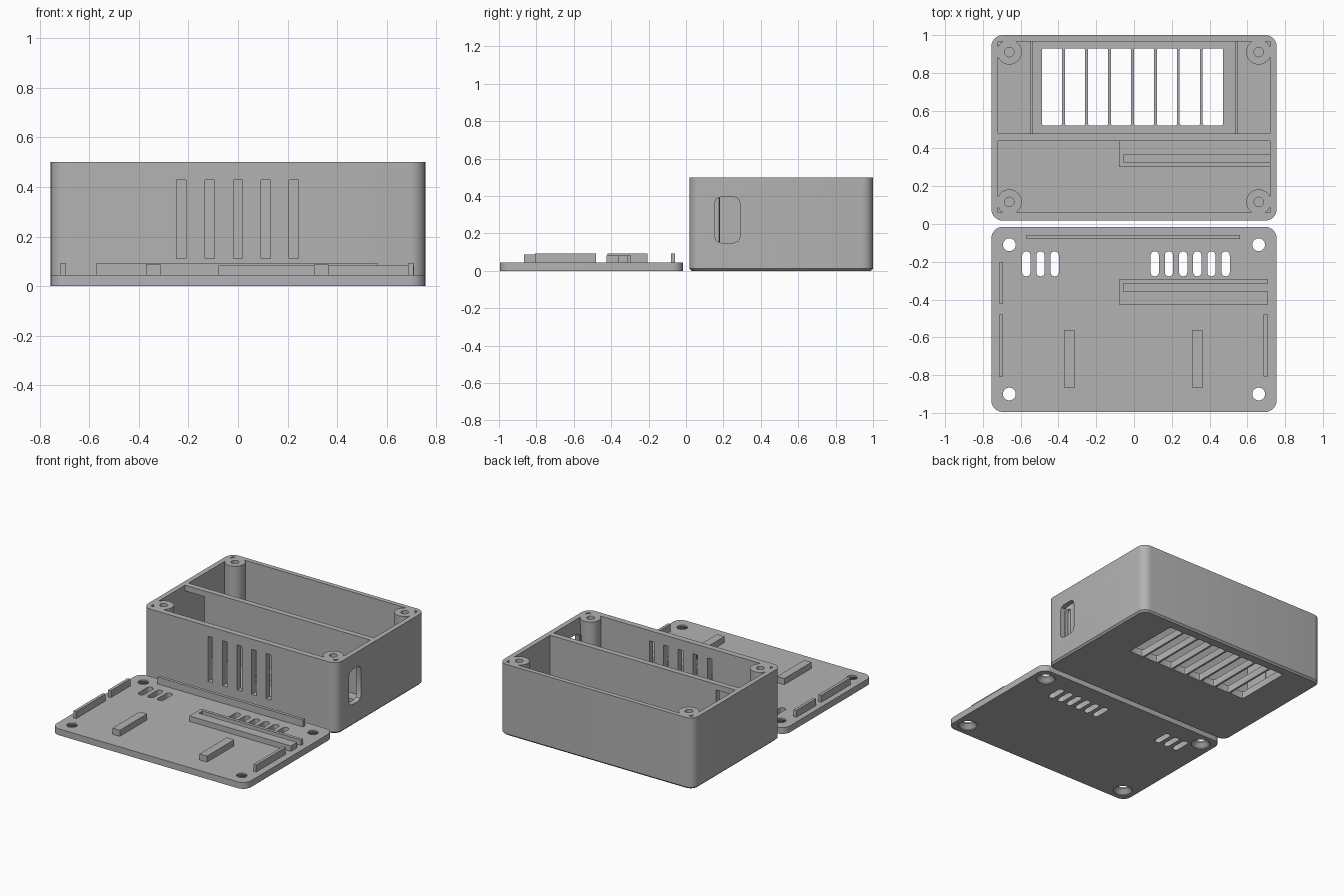
import bpy, bmesh, math

if "Cube" in bpy.data.objects:
    bpy.data.objects.remove(bpy.data.objects["Cube"])

grey = bpy.data.materials.new("plain_grey")
grey.diffuse_color = (0.45, 0.45, 0.45, 1)
grey.use_nodes = True
grey.node_tree.nodes["Principled BSDF"].inputs["Base Color"].default_value = grey.diffuse_color


def rounded(a0, a1, b0, b1, r=0.0, seg=6):
    """Outline of a rectangle with rounded corners."""
    if r <= 0:
        return [(a0, b0), (a1, b0), (a1, b1), (a0, b1)]
    pts = []
    for k, (ca, cb) in enumerate([(a1 - r, b1 - r), (a0 + r, b1 - r),
                                  (a0 + r, b0 + r), (a1 - r, b0 + r)]):
        for i in range(seg + 1):
            t = math.pi / 2 * (k + i / seg)
            pts.append((ca + r * math.cos(t), cb + r * math.sin(t)))
    return pts


def circle(x, y, r, n=32):
    return [(x + r * math.cos(2 * math.pi * i / n),
             y + r * math.sin(2 * math.pi * i / n)) for i in range(n)]


def loft(name, sections, axis="z"):
    """Solid through equal-length outlines, given as (outline, level)."""
    bm = bmesh.new()
    loops = []
    for pts, h in sections:
        loops.append([bm.verts.new((a, b, h) if axis == "z" else (h, a, b))
                      for a, b in pts])
    n = len(loops[0])
    bm.faces.new(loops[0][::-1])
    bm.faces.new(loops[-1])
    for lo, hi in zip(loops, loops[1:]):
        for i in range(n):
            j = (i + 1) % n
            bm.faces.new((lo[i], lo[j], hi[j], hi[i]))
    bmesh.ops.recalc_face_normals(bm, faces=bm.faces)
    me = bpy.data.meshes.new(name)
    bm.to_mesh(me)
    bm.free()
    ob = bpy.data.objects.new(name, me)
    bpy.context.collection.objects.link(ob)
    me.materials.append(grey)
    return ob


def prism(name, pts, h0, h1, axis="z"):
    return loft(name, [(pts, h0), (pts, h1)], axis)


def block(name, x0, x1, y0, y1, z0, z1):
    return prism(name, rounded(x0, x1, y0, y1), z0, z1)


def cut(target, cutters, keep=False):
    bpy.context.view_layer.objects.active = target
    for c in cutters:
        m = target.modifiers.new("cut", "BOOLEAN")
        m.operation, m.solver, m.object = "DIFFERENCE", "EXACT", c
        bpy.ops.object.modifier_apply(modifier=m.name)
    if not keep:
        for c in cutters:
            bpy.data.objects.remove(c, do_unlink=True)


FLOOR, LID = 0.05, 0.045

# Case shell with a small bottom chamfer
case = loft("case", [(rounded(-.743, .743, .03, .988, .05), 0),
                     (rounded(-.755, .755, .018, 1.0, .06), .012),
                     (rounded(-.755, .755, .018, 1.0, .06), .5)])

# Two compartments, leaving the divider and the corner screw posts standing
front_room = block("front_room", -.72, .72, .06, .44, FLOOR, .6)
back_room = block("back_room", -.72, .72, .48, .967, FLOOR, .6)
for room, y in ((front_room, .117), (back_room, .91)):
    cut(room, [prism("post", circle(s * .66, y, .066), 0, .8) for s in (-1, 1)])
cut(case, [front_room, back_room])

# Screw holes in the posts
cut(case, [prism("hole", circle(sx * .66, y, .025, 24), .15, .6)
           for sx in (-1, 1) for y in (.117, .91)])

# Floor grille, front vents, side port and cable opening in the divider
cut(case, [prism("grille", rounded(-.488 + i * .1217, -.38 + i * .1217, .522, .93, .01, 3),
                 -.1, .08) for i in range(8)])
cut(case, [block("vent", x - .019, x + .019, -.1, .1, .112, .428)
           for x in (-.228, -.114, 0, .112, .224)])
cut(case, [prism("port", rounded(.152, .29, .15, .395, .035, 2), .69, .9, "x"),
           block("cable_opening", -.719, -.57, .42, .5, FLOOR + .001, .46)])

# Board rails: end stop plus a thick and a thin bar around a channel
def rail(prefix, x1, thick, thin, z0, z1):
    lo, hi = min(thick + thin), max(thick + thin)
    block(prefix + "_rail_stop", -.08, -.055, lo, hi, z0, z1)
    block(prefix + "_rail_thick", -.055, x1, *thick, z0, z1)
    block(prefix + "_rail_thin", -.055, x1, *thin, z0, z1)


rail("case", .722, (.366, .441), (.302, .325), FLOOR - .005, FLOOR + .04)

# Low ribs at both ends of the grille
for s, side in ((-1, "left"), (1, "right")):
    x = s * .542
    block(side + "_floor_rib", x - .008, x + .008, .478, .969, FLOOR - .005, FLOOR + .04)

# Lid plate with countersunk screw holes and vent slots
lid = prism("lid", rounded(-.755, .755, -.995, -.015, .06), 0, LID)
for sx in (-1, 1):
    for y in (-.11, -.9):
        c = [circle(sx * .66, y, r) for r in (.062, .062, .034, .034)]
        cut(lid, [loft("screw", list(zip(c, (-.02, .006, .034, .1))))])
cut(lid, [prism("slot", rounded(x - .022, x + .022, -.277, -.145, .0215), -.1, .1)
          for x in (-.57, -.495, -.42, .11, .185, .26, .335, .41, .485)])

# Lid rail, locating lips and board pads
rail("lid", .71, (-.426, -.357), (-.315, -.293), LID - .005, .083)
block("lid_back_lip", -.57, .562, -.08, -.058, LID - .005, .094)
block("lid_left_lip_rear", -.715, -.694, -.42, -.205, LID - .005, .094)
block("lid_left_lip_front", -.715, -.694, -.808, -.48, LID - .005, .094)
block("lid_right_lip", .686, .707, -.808, -.48, LID - .005, .094)
block("left_pad", -.37, -.313, -.865, -.563, LID - .005, .088)
block("right_pad", .307, .365, -.865, -.563, LID - .005, .088)

# Smooth the rounded corners, keep hard edges
for ob in bpy.context.scene.objects:
    ob.select_set(True)
bpy.context.view_layer.objects.active = case
bpy.ops.object.shade_smooth_by_angle(angle=math.radians(30))
